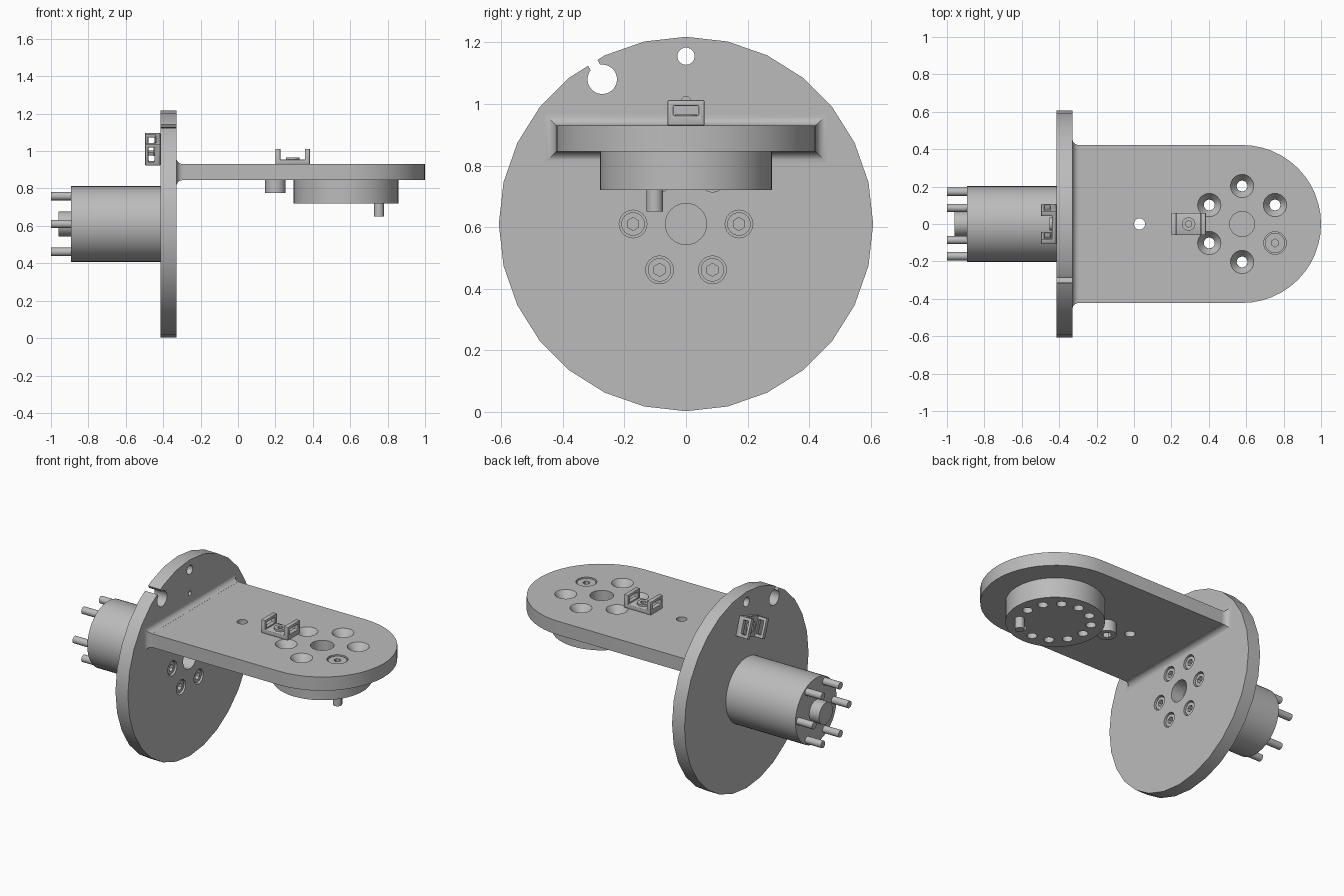
import bpy, bmesh
from math import pi, sin, cos, radians
from mathutils import Vector, Matrix

if "Cube" in bpy.data.objects:
    bpy.data.objects.remove(bpy.data.objects["Cube"], do_unlink=True)

grey = bpy.data.materials.new("plain_grey")
grey.use_nodes = True
grey.diffuse_color = (0.5, 0.5, 0.5, 1)
grey.node_tree.nodes["Principled BSDF"].inputs["Base Color"].default_value = (0.5, 0.5, 0.5, 1)


def finish(bm, name):
    bmesh.ops.recalc_face_normals(bm, faces=bm.faces)
    mesh = bpy.data.meshes.new(name)
    bm.to_mesh(mesh)
    bm.free()
    obj = bpy.data.objects.new(name, mesh)
    bpy.context.collection.objects.link(obj)
    mesh.materials.append(grey)
    return obj


def rod(name, start, end, r, r_end=None, sides=32):
    """Cylinder or cone between two points."""
    a, b = Vector(start), Vector(end)
    turn = (b - a).to_track_quat('Z', 'Y').to_matrix().to_4x4()
    bm = bmesh.new()
    bmesh.ops.create_cone(bm, cap_ends=True, segments=sides, radius1=r,
                          radius2=r if r_end is None else r_end, depth=(b - a).length,
                          matrix=Matrix.Translation((a + b) / 2) @ turn)
    return finish(bm, name)


def box(name, low, high, frame=Matrix()):
    a, b = Vector(low), Vector(high)
    bm = bmesh.new()
    size = Matrix.Diagonal((*(b - a), 1))
    bmesh.ops.create_cube(bm, size=1, matrix=frame @ Matrix.Translation((a + b) / 2) @ size)
    return finish(bm, name)


def activate(obj):
    bpy.ops.object.select_all(action='DESELECT')
    obj.select_set(True)
    bpy.context.view_layer.objects.active = obj


def combine(obj, other, operation='DIFFERENCE'):
    activate(obj)
    mod = obj.modifiers.new("bool", 'BOOLEAN')
    mod.operation, mod.object, mod.solver = operation, other, 'EXACT'
    bpy.ops.object.modifier_apply(modifier=mod.name)
    bpy.data.objects.remove(other, do_unlink=True)


def drill(obj, start, end, r, r_end=None, sides=24):
    combine(obj, rod("cutter", start, end, r, r_end, sides))


def ring(r, count, offset=0):
    return [(r * cos(offset + 2 * pi * i / count), r * sin(offset + 2 * pi * i / count))
            for i in range(count)]


def hex_screw(name, base, top, r, socket):
    """Round screw head with a hexagonal socket."""
    head = rod(name, base, top, r, sides=24)
    a, b = Vector(base), Vector(top)
    drill(head, a.lerp(b, 0.4), b + (b - a) * 0.2, socket, sides=6)
    return head


# Upright round flange
MID, BACK, FACE = 0.61, -0.415, -0.33
flange = rod("round_flange", (BACK, 0, MID), (FACE, 0, MID), 0.608, sides=28)
drill(flange, (-0.5, 0, MID), (-0.3, 0, MID), 0.067, sides=32)
for z, r in ((1.155, 0.028), (1.01, 0.014)):
    drill(flange, (-0.5, 0, z), (-0.3, 0, z), r)

# Cable notch that opens at the rim
drill(flange, (-0.5, -0.272, 1.08), (-0.3, -0.272, 1.08), 0.048)
notch = Matrix.Translation((0, -0.272, 1.08)) @ Matrix.Rotation(radians(30), 4, 'X')
combine(flange, box("cutter", (-0.5, -0.018, 0.03), (-0.3, 0.018, 0.2), notch))

# Flange screws sunk into counterbores
bolts = ring(0.172, 6)
for i, (y, z) in enumerate(bolts):
    drill(flange, (FACE - 0.05, y, MID + z), (FACE + 0.05, y, MID + z), 0.045)
    hex_screw(f"flange_screw_{i + 1}", (FACE - 0.06, y, MID + z),
              (FACE - 0.008, y, MID + z), 0.038, 0.021)

# Rear motor with shaft boss and screw ends
rod("rear_motor", (-0.892, 0, MID), (BACK, 0, MID), 0.202, sides=48)
rod("rear_boss", (-0.96, 0, MID), (-0.88, 0, MID), 0.067)
for i, (y, z) in enumerate(bolts):
    rod(f"rear_pin_{i + 1}", (-1, y, MID + z), (-0.88, y, MID + z), 0.022, sides=16)

# Horizontal arm plate with a rounded end
LOW, TOP, CX, HALF = 0.845, 0.93, 0.578, 0.422
outline = [(FACE - 0.01, HALF), (FACE - 0.01, -HALF)]
outline += [(CX + HALF * cos(t), HALF * sin(t)) for t in (pi * (i / 24 - 0.5) for i in range(25))]
bm = bmesh.new()
base = bm.faces.new([bm.verts.new((x, y, LOW)) for x, y in outline])
lift = bmesh.ops.extrude_face_region(bm, geom=[base])["geom"]
bmesh.ops.translate(bm, vec=(0, 0, TOP - LOW),
                    verts=[v for v in lift if isinstance(v, bmesh.types.BMVert)])
arm = finish(bm, "arm_plate")
drill(arm, (0.03, 0, 0.8), (0.03, 0, 1), 0.03)
drill(arm, (CX, 0, LOW + 0.01), (CX, 0, 1), 0.067, sides=32)

# Concave fillet where the arm meets the flange
bm = bmesh.new()
loops, R = [], 0.035
for i in range(7):
    t = pi * i / 12
    grow = R * (1 - sin(t)) + 0.0005
    w, h = HALF + grow, (TOP - LOW) / 2 + grow
    loops.append([bm.verts.new((FACE + R * (1 - cos(t)), sy * w, (LOW + TOP) / 2 + sz * h))
                  for sy, sz in ((1, 1), (-1, 1), (-1, -1), (1, -1))])
for a, b in zip(loops, loops[1:]):
    for k in range(4):
        n = (k + 1) % 4
        bm.faces.new((a[k], a[n], b[n], b[k]))
bm.faces.new(loops[0])
bm.faces.new(loops[-1])
finish(bm, "arm_fillet")

# Lower motor under the arm
FLOOR = 0.72
motor = rod("lower_motor", (CX, 0, FLOOR), (CX, 0, LOW), 0.28, sides=48)
for i, (x, y) in enumerate(ring(0.203, 12, pi / 6)):
    x += CX
    through = i % 2 == 0
    if i == 10:
        # The one fitted screw, flush on top and sticking out below
        drill(arm, (x, y, TOP - 0.05), (x, y, 1), 0.06)
        hex_screw("arm_screw", (x, y, TOP - 0.06), (x, y, TOP - 0.006), 0.054, 0.021)
        rod("lower_pin", (x, y, 0.65), (x, y, LOW), 0.027, sides=16)
        continue
    drill(motor, (x, y, 0.7), (x, y, 0.9 if through else FLOOR + 0.06), 0.029, sides=20)
    if through:
        drill(arm, (x, y, 0.8), (x, y, 1), 0.029)
        drill(arm, (x, y, TOP - 0.045), (x, y, TOP + 0.005), 0.029, 0.066)

# Nut below the arm
hex_screw("arm_nut", (0.2, 0, LOW), (0.2, 0, 0.775), 0.055, 0.028)


def cable_clip(name, frame):
    """U-shaped tie mount: floor, two windowed uprights and a screw."""
    body = box(name, (-0.0925, -0.06, 0), (0.0925, 0.06, 0.082), frame)
    combine(body, box("cutter", (-0.065, -0.1, 0.024), (0.065, 0.1, 0.2), frame))
    combine(body, box("cutter", (-0.2, -0.041, 0.032), (0.2, 0.041, 0.064), frame))
    activate(body)
    bevel = body.modifiers.new("soft_edges", 'BEVEL')
    bevel.width, bevel.segments = 0.006, 2
    bpy.ops.object.modifier_apply(modifier=bevel.name)
    hex_screw(name + "_screw", frame @ Vector((0, 0, 0.01)),
              frame @ Vector((0, 0, 0.036)), 0.036, 0.018)


# Clips on the arm and on the back of the flange
cable_clip("arm_clip", Matrix.Translation((0.292, 0, TOP)))
along = Vector((0, cos(radians(20)), sin(radians(20))))
out = Vector((-1, 0, 0))
turn = Matrix((along, out.cross(along), out)).transposed().to_4x4()
cable_clip("flange_clip", Matrix.Translation((BACK, 0, 1.01)) @ turn)

# Smooth round surfaces, keep crisp edges
for obj in list(bpy.context.scene.objects):
    if obj.type == 'MESH' and grey.name in obj.data.materials:
        activate(obj)
        bpy.ops.object.shade_smooth_by_angle(angle=radians(30))
